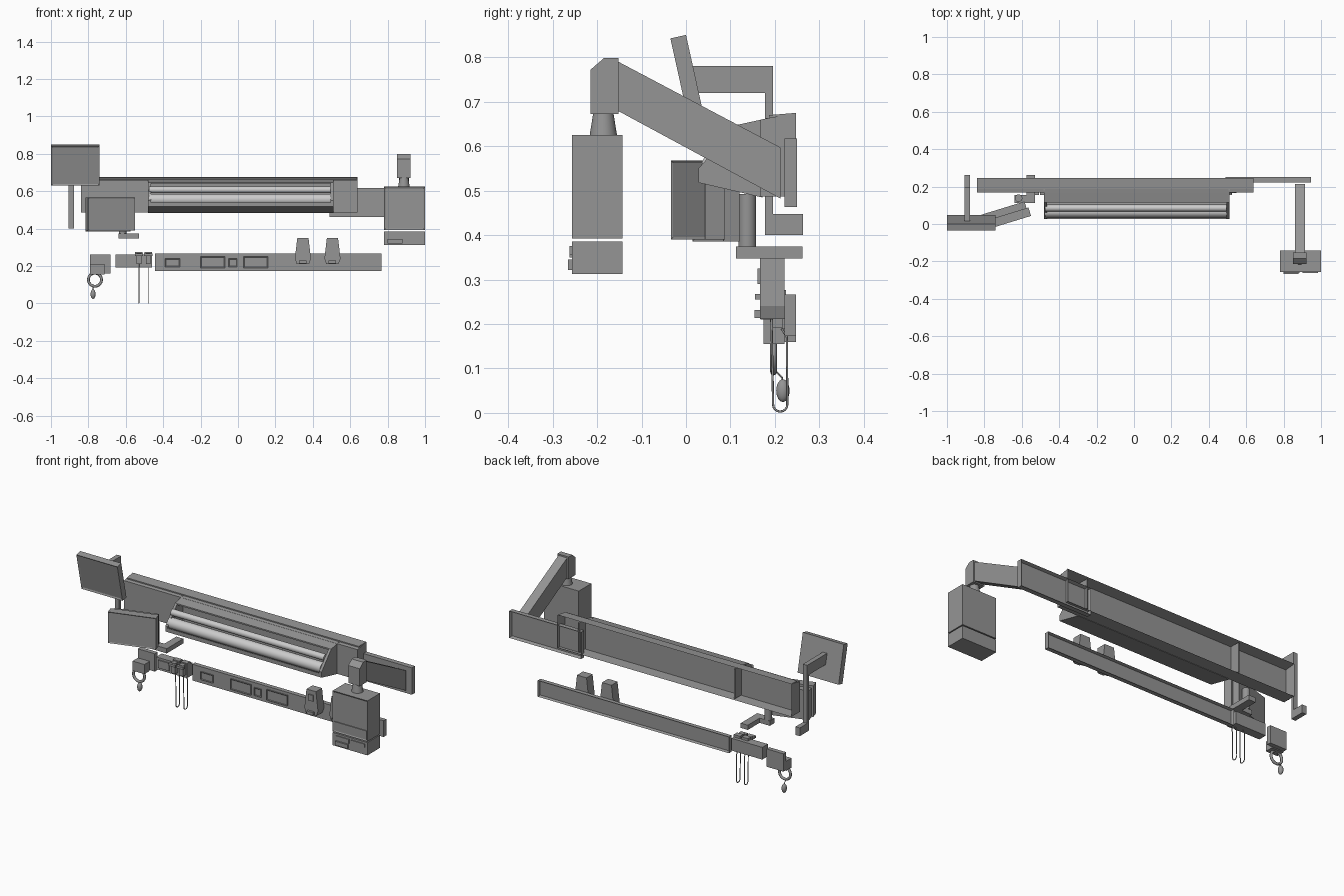
import bpy, bmesh, math
from mathutils import Matrix, Vector

if "Cube" in bpy.data.objects:
    bpy.data.objects.remove(bpy.data.objects["Cube"], do_unlink=True)


def material(name, value):
    m = bpy.data.materials.new(name)
    m.use_nodes = True
    m.diffuse_color = (value, value, value, 1)
    m.node_tree.nodes["Principled BSDF"].inputs["Base Color"].default_value = (value, value, value, 1)
    return m


GREY = material("grey", 0.3)
LAMP = material("light_grey", 0.6)
FRONT, BACK = Vector((0, -1, 0)), Vector((0, 1, 0))


def finish(name, bm, mat=GREY, smooth=False):
    bmesh.ops.recalc_face_normals(bm, faces=bm.faces[:])
    me = bpy.data.meshes.new(name)
    bm.to_mesh(me)
    bm.free()
    me.materials.append(mat)
    ob = bpy.data.objects.new(name, me)
    bpy.context.collection.objects.link(ob)
    if smooth:
        bpy.ops.object.select_all(action="DESELECT")
        ob.select_set(True)
        bpy.context.view_layer.objects.active = ob
        bpy.ops.object.shade_smooth_by_angle(angle=math.radians(40))
    return ob


def recess(bm, side, rim, depth):
    """Sink a framed panel into the face that points to one side."""
    bmesh.ops.recalc_face_normals(bm, faces=bm.faces[:])
    bm.normal_update()
    faces = [f for f in bm.faces if f.normal.dot(side) > 0.99]
    bmesh.ops.inset_individual(bm, faces=faces, thickness=rim, depth=0)
    for v in {v for f in faces for v in f.verts}:
        v.co -= side * depth


def prism(name, axis, points, a, b, panel=None):
    """Extrude an outline along x (points y,z) or along y (points x,z)."""
    bm = bmesh.new()
    place = (lambda p: (a, *p)) if axis == "x" else (lambda p: (p[0], a, p[1]))
    face = bm.faces.new([bm.verts.new(place(p)) for p in points])
    new = bmesh.ops.extrude_face_region(bm, geom=[face])["geom"]
    step = Vector((b - a, 0, 0)) if axis == "x" else Vector((0, b - a, 0))
    for v in new:
        if isinstance(v, bmesh.types.BMVert):
            v.co += step
    if panel:
        recess(bm, *panel)
    return finish(name, bm)


def box(name, x, y, z, panel=None):
    return prism(name, "x", [(y[0], z[0]), (y[1], z[0]), (y[1], z[1]), (y[0], z[1])], *x, panel)


def cylinder(name, centre, r1, r2, length, along="Z", mat=GREY):
    bm = bmesh.new()
    turn = Matrix.Rotation(math.pi / 2, 4, "Y") if along == "X" else Matrix()
    bmesh.ops.create_cone(bm, cap_ends=True, segments=32, radius1=r1, radius2=r2,
                          depth=length, matrix=Matrix.Translation(centre) @ turn)
    return finish(name, bm, mat, True)


def cable(name, points, radius, cyclic=False):
    cu = bpy.data.curves.new(name, "CURVE")
    cu.dimensions = "3D"
    cu.bevel_depth = radius
    cu.bevel_resolution = 2
    sp = cu.splines.new("POLY")
    sp.points.add(len(points) - 1)
    for p, co in zip(sp.points, points):
        p.co = (*co, 1)
    sp.use_cyclic_u = cyclic
    cu.materials.append(GREY)
    ob = bpy.data.objects.new(name, cu)
    bpy.context.collection.objects.link(ob)


# Main beam: open-backed channel with two inner dividers
prism("main_beam", "x", [(.168, .487), (.247, .487), (.247, .675), (.168, .66)],
      -.84, .64, (BACK, .007, .06))
for x in (-.48, .51):
    box("beam_divider", (x - .004, x + .004), (.18, .245), (.495, .664))

# Lamp housing: folded sheet, end caps and tubes
sheet = [(.115, .64), (.115, .648), (.172, .66), (.172, .485), (.028, .518), (.028, .54),
         (.034, .54), (.034, .524), (.165, .495), (.165, .65)]
prism("lamp_housing", "x", sheet, -.48, .51)
cap = [(.17, .485), (.028, .518), (.028, .55), (.115, .648), (.17, .66)]
for x in (-.48, .495):
    prism("lamp_end_cap", "x", cap, x, x + .015)
cylinder("lower_lamp_tube", (.01, .065, .556), .03, .03, .97, "X", LAMP)
cylinder("upper_lamp_tube", (.01, .085, .608), .018, .018, .97, "X", LAMP)

# Right rail and slanted arm with hanging cabinet
box("arm_rail", (.49, .946), (.222, .25), (.463, .617), (BACK, .01, .018))
prism("slanted_arm", "x", [(-.152, .679), (.213, .482), (.213, .597), (-.152, .79)], .86, .915)
prism("arm_head", "x", [(-.215, .672), (-.152, .672), (-.152, .798), (-.185, .798), (-.215, .772)],
      .85, .922)
cylinder("arm_neck", (.887, -.186, .648), .031, .023, .05)
box("cabinet", (.78, 1), (-.257, -.143), (.392, .625), (FRONT, .014, .006))
box("cabinet_screen_sill", (.785, .995), (-.256, -.245), (.4, .45))
box("cabinet_base", (.78, 1), (-.257, -.143), (.313, .386))
box("base_drawer", (.8, .885), (-.262, -.256), (.35, .375))
box("base_panel", (.9, .985), (-.262, -.256), (.355, .375))
box("base_handle", (.8, .88), (-.266, -.256), (.322, .345))

# Tilted screen on its hooked bracket
screen = box("tilted_screen", (-.13, .13), (-.018, .018), (-.109, .109), (FRONT, .012, .005))
screen.location = (-.87, .006, .74)
screen.rotation_euler.x = math.radians(12.5)
hook = [(.0, .72), (.178, .72), (.178, .4), (.263, .4), (.263, .447), (.196, .447), (.196, .78), (-.005, .78)]
prism("screen_bracket", "x", hook, -.905, -.878)

# Turned screen on a post and angled foot
for name, half, y, z in (("turned_screen", .131, (-.042, .005), (.39, .568)),
                         ("turned_screen_back", .12, (.005, .042), (.386, .555))):
    part = box(name, (-half, half), y, z, (FRONT, .008, .003))
    part.location = (-.688, .045, 0)
    part.rotation_euler.z = math.radians(17)
cylinder("screen_post", (-.617, .138, .432), .02, .02, .12)
box("foot_front", (-.64, -.53), (.112, .155), (.347, .374))
box("foot_side", (-.575, -.53), (.155, .262), (.347, .374))

# Lower wall rail with thin front plates
box("lower_rail", (-.445, .767), (.222, .247), (.173, .266), (BACK, .007, .016))
for x0, x1, z0, z1 in ((-.39, -.31, .195, .24), (-.2, -.07, .19, .25),
                       (-.05, -.005, .195, .24), (.03, .16, .19, .25)):
    box("rail_plate", (x0, x1), (.216, .223), (z0, z1), (FRONT, .006, .003))

# Two dispensers
shape = [(-.033, .211), (.033, .211), (.043, .24), (.03, .349), (-.03, .349), (-.043, .24)]
for x in (.347, .505):
    prism("dispenser", "y", [(x + px, pz) for px, pz in shape], .167, .222)
    box("dispenser_spout", (x - .02, x + .02), (.154, .168), (.214, .231))
    box("dispenser_button", (x - .015, x + .015), (.161, .168), (.29, .325))

# Valve block with two hanging hose loops
box("valve_block", (-.655, -.46), (.195, .245), (.192, .262))
box("valve_plate", (-.64, -.57), (.189, .196), (.205, .25))
for x in (-.53, -.48):
    box("valve", (x - .013, x + .013), (.168, .2), (.21, .27))
    box("valve_lever", (x - .022, x + .022), (.155, .175), (.255, .268))
    box("valve_top", (x - .02, x + .02), (.195, .225), (.262, .276))
    arc = [(x, .212 - .016 * math.cos(t * math.pi / 8), .019 - .016 * math.sin(t * math.pi / 8))
           for t in range(9)]
    cable("hose_loop", [(x, .192, .22)] + arc + [(x, .227, .17), (x, .215, .19)], .0025)

# Gauge holder with coiled cord and hand bulb
box("gauge_plate", (-.79, -.683), (.222, .247), (.16, .262))
box("gauge_block", (-.79, -.715), (.174, .222), (.155, .21))
ring = [(-.765 + .035 * math.cos(t * math.pi / 16), .197, .127 + .035 * math.sin(t * math.pi / 16))
        for t in range(32)]
cable("coiled_cord", ring, .0075, True)
cable("bulb_cord", [(-.775, .2, .095), (-.775, .216, .08), (-.775, .218, .065)], .002)
bm = bmesh.new()
bmesh.ops.create_uvsphere(bm, u_segments=20, v_segments=12, radius=.015)
bmesh.ops.transform(bm, verts=bm.verts[:], matrix=Matrix.Translation((-.775, .218, .05)) @ Matrix.Diagonal((.9, 1, 1.7, 1)))
finish("hand_bulb", bm, GREY, True)
